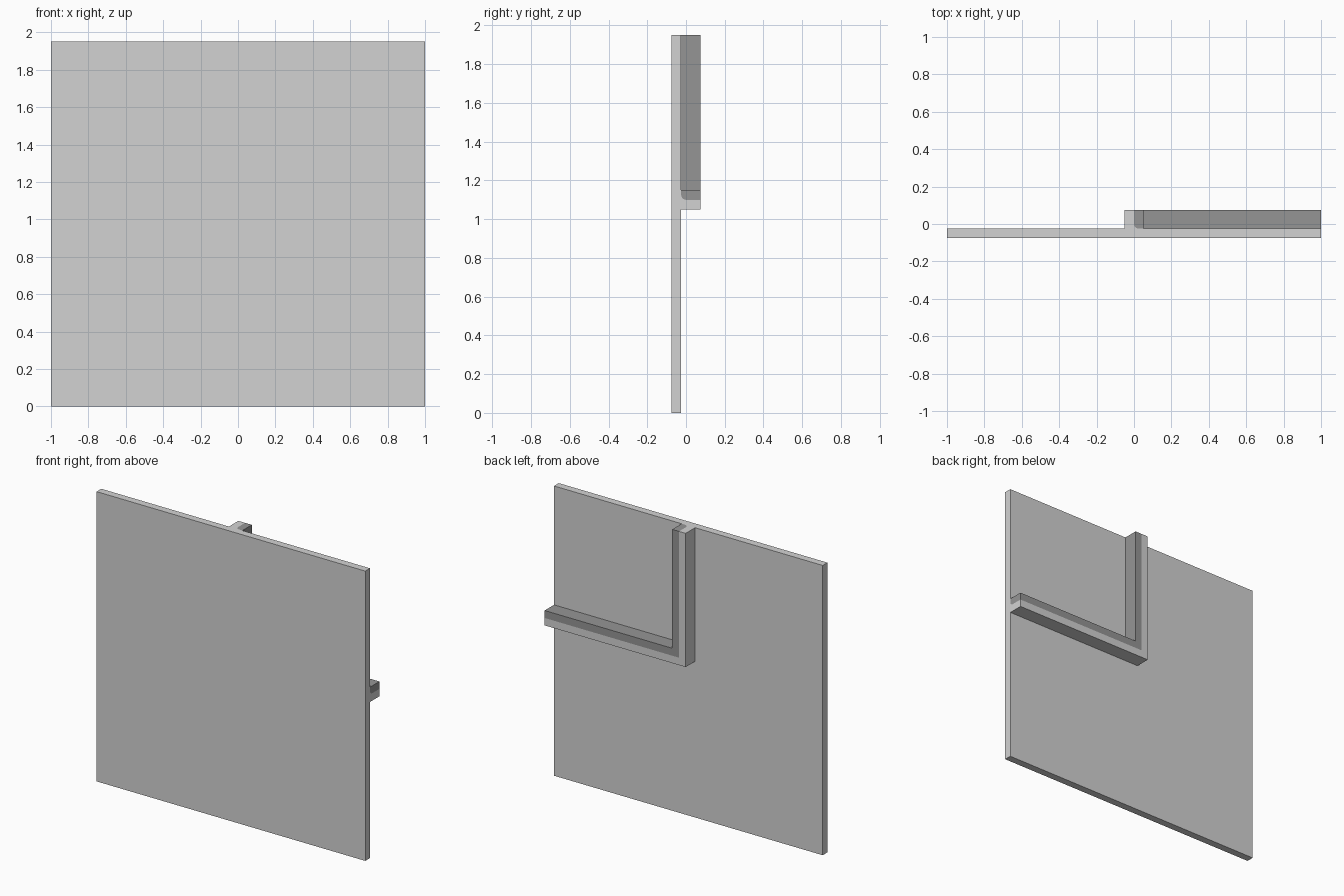
import bpy, bmesh, math

if "Cube" in bpy.data.objects:
    bpy.data.objects.remove(bpy.data.objects["Cube"])

Y_BACK, Y_FACE, Y_FRONT = 0.075, -0.025, -0.075
TOP, RIGHT, BEND = 1.95, 1.0, 1.10
R = 0.025


def material(name, value):
    m = bpy.data.materials.new(name)
    m.diffuse_color = (value, value, value, 1)
    m.use_nodes = True
    m.node_tree.nodes["Principled BSDF"].inputs["Base Color"].default_value = m.diffuse_color
    return m


light = material("light grey", 0.65)
dark = material("dark grey", 0.30)


def finish(name, bm, mat):
    bmesh.ops.recalc_face_normals(bm, faces=bm.faces)
    me = bpy.data.meshes.new(name)
    bm.to_mesh(me)
    bm.free()
    me.materials.append(mat)
    ob = bpy.data.objects.new(name, me)
    bpy.context.collection.objects.link(ob)
    return ob


def l_sweep(name, profile, mat):
    """Sweep a (offset, y) profile down from the top and right, with a mitred bend."""
    bm = bmesh.new()
    rings = [
        [bm.verts.new((t, y, TOP)) for t, y in profile],
        [bm.verts.new((t, y, BEND + t)) for t, y in profile],
        [bm.verts.new((RIGHT, y, BEND + t)) for t, y in profile],
    ]
    n = len(profile)
    for a, b in zip(rings, rings[1:]):
        for i in range(n):
            j = (i + 1) % n
            bm.faces.new((a[i], a[j], b[j], b[i]))
    bm.faces.new(rings[0])
    bm.faces.new(rings[-1])
    return finish(name, bm, mat)


# Flat square panel
bm = bmesh.new()
bmesh.ops.create_cube(bm, size=1)
for v in bm.verts:
    v.co = (v.co.x * 2, Y_FACE if v.co.y > 0 else Y_FRONT, TOP if v.co.z > 0 else 0)
finish("panel", bm, light)

# Rounded inner corner shared by the rib and its lining
arc = []
for i in range(7):
    a = math.pi + i / 6 * math.pi / 2
    arc.append((R + R * math.cos(a), Y_FACE + R + R * math.sin(a)))

# Outer rib, filleted into the panel
l_sweep("outer_rib", [(-0.05, Y_FACE), (-0.05, Y_BACK), (0, Y_BACK)] + arc, light)

# Darker lining strip inside the bend
l_sweep("inner_strip", [(0, Y_BACK)] + arc + [(0.05, Y_FACE), (0.05, Y_BACK)], dark)
